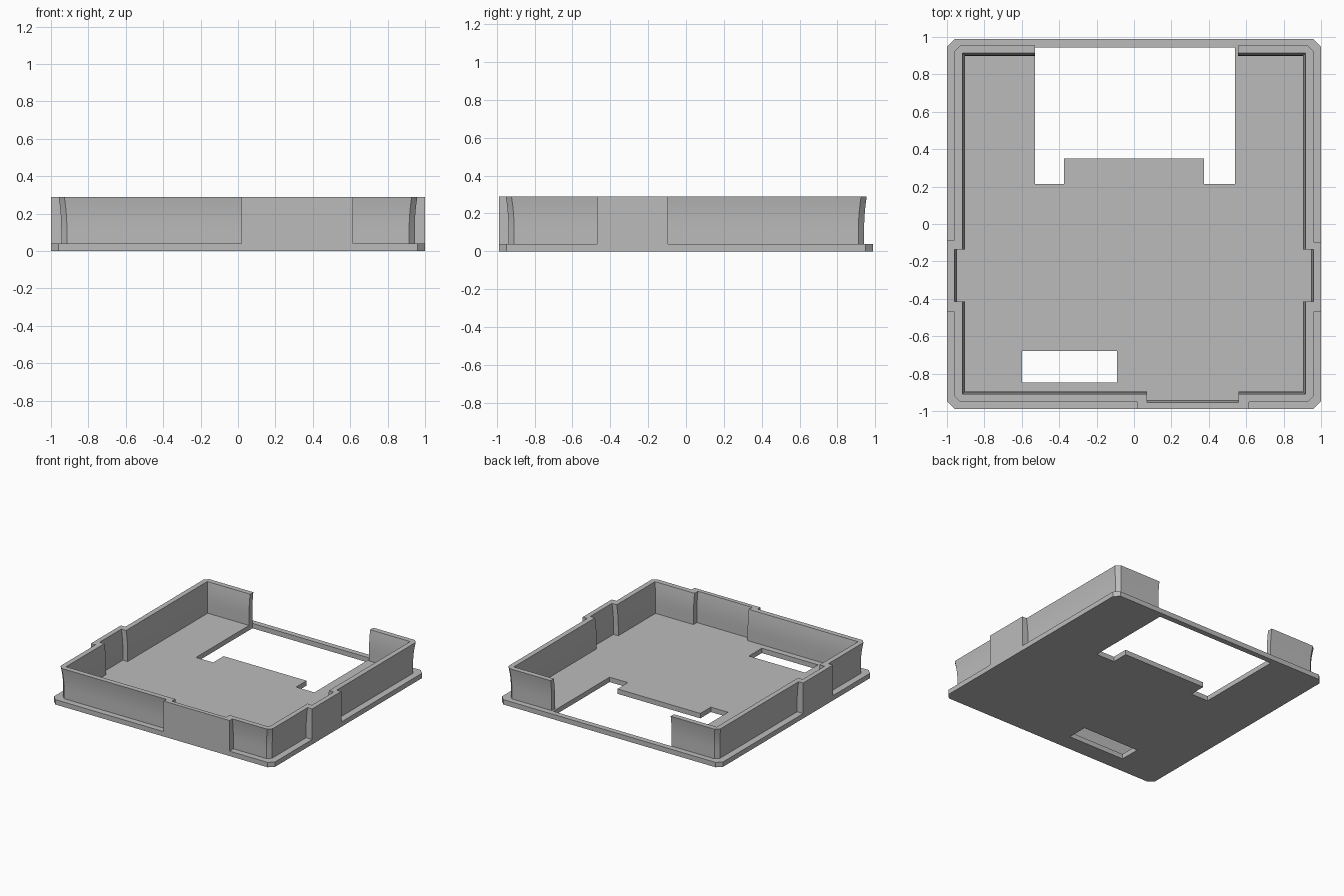
import bpy, bmesh, math

cube = bpy.data.objects.get("Cube")
if cube:
    bpy.data.objects.remove(cube, do_unlink=True)

grey = bpy.data.materials.new("light grey plastic")
grey.use_nodes = True
COLOUR = (0.5, 0.5, 0.5, 1)
grey.diffuse_color = COLOUR
grey.node_tree.nodes["Principled BSDF"].inputs["Base Color"].default_value = COLOUR

HX, HY = 1.0, 0.988          # half size of the plate
FLOOR, RIM = 0.04, 0.29      # top of the floor, top of the walls
THICK = 0.042                # wall thickness


def rect(x0, x1, y0, y1):
    return [(x0, y0), (x1, y0), (x1, y1), (x0, y1)]


def chamfered(hx, hy, c):
    """Rectangle outline with cut corners."""
    return [(-hx + c, -hy), (hx - c, -hy), (hx, -hy + c), (hx, hy - c),
            (hx - c, hy), (-hx + c, hy), (-hx, hy - c), (-hx, -hy + c)]


def make_plate(name, outlines, height):
    """Flat plate; outlines after the first are openings."""
    curve = bpy.data.curves.new(name, "CURVE")
    curve.dimensions = "2D"
    curve.fill_mode = "BOTH"
    curve.extrude = height / 2
    for pts in outlines:
        spline = curve.splines.new("POLY")
        spline.points.add(len(pts) - 1)
        for p, (x, y) in zip(spline.points, pts):
            p.co = (x, y, 0, 1)
        spline.use_cyclic_u = True
    temp = bpy.data.objects.new(name + " outline", curve)
    bpy.context.collection.objects.link(temp)
    bpy.context.view_layer.update()
    mesh = bpy.data.meshes.new_from_object(
        temp.evaluated_get(bpy.context.evaluated_depsgraph_get()))
    bpy.data.objects.remove(temp, do_unlink=True)
    bm = bmesh.new()
    bm.from_mesh(mesh)
    bmesh.ops.remove_doubles(bm, verts=bm.verts, dist=0.0005)
    bmesh.ops.translate(bm, verts=bm.verts, vec=(0, 0, height / 2))
    bmesh.ops.recalc_face_normals(bm, faces=bm.faces)
    for f in bm.faces:
        f.smooth = False
    bm.to_mesh(mesh)
    bm.free()
    mesh.materials.clear()
    mesh.materials.append(grey)
    mesh.name = name
    obj = bpy.data.objects.new(name, mesh)
    bpy.context.collection.objects.link(obj)
    return obj


def wall_outline(d):
    """Open wall ring, pushed outward by d; the thumb tabs stay flush."""
    ox, front, back, c = 0.945 + d, -0.938 - d, 0.941 + d, 0.03
    ix, ifront, iback = ox - THICK, front + THICK, back - THICK
    tx, tfront = 0.946 + d, -0.94 - d      # inside of the tabs
    outer = [
        (-0.53, back), (-ox + c, back), (-ox, back - c),
        (-ox, -0.085), (-HX, -0.085), (-HX, -0.47), (-ox, -0.47),
        (-ox, front + c), (-ox + c, front),
        (0.02, front), (0.02, -HY), (0.615, -HY), (0.615, front),
        (ox - c, front), (ox, front + c),
        (ox, -0.47), (HX, -0.47), (HX, -0.095), (ox, -0.095),
        (ox, back - c), (ox - c, back), (0.555, back)]
    inner = [
        (0.555, iback), (ix, iback),
        (ix, -0.135), (tx, -0.135), (tx, -0.415), (ix, -0.415),
        (ix, ifront), (0.56, ifront), (0.56, tfront), (0.07, tfront),
        (0.07, ifront), (-ix, ifront),
        (-ix, -0.415), (-tx, -0.415), (-tx, -0.135), (-ix, -0.135),
        (-ix, iback), (-0.53, iback)]
    return outer + inner


def make_wall(name, steps=8, bend=0.12, flare=0.014):
    """Loft the outline upward with a gentle outward curve near the rim."""
    bm = bmesh.new()
    levels = [FLOOR] + [bend + (RIM - bend) * i / steps for i in range(steps + 1)]
    rings = []
    for z in levels:
        t = max(0, (z - bend) / (RIM - bend))
        rings.append([bm.verts.new((x, y, z)) for x, y in wall_outline(flare * t * t)])
    n = len(rings[0])
    for a, b in zip(rings, rings[1:]):
        for i in range(n):
            j = (i + 1) % n
            bm.faces.new((a[i], a[j], b[j], b[i]))
    bm.faces.new(rings[-1])
    bmesh.ops.recalc_face_normals(bm, faces=bm.faces)
    # the rim faces up
    rim = max(bm.faces, key=lambda f: f.calc_center_median().z)
    if rim.normal.z < 0:
        bmesh.ops.reverse_faces(bm, faces=bm.faces)
    bmesh.ops.triangulate(bm, faces=[rim])
    mesh = bpy.data.meshes.new(name)
    bm.to_mesh(mesh)
    bm.free()
    mesh.materials.append(grey)
    obj = bpy.data.objects.new(name, mesh)
    bpy.context.collection.objects.link(obj)
    return obj


# Base plate with a stepped rear opening and a front slot
rear_opening = [(-0.53, 0.215), (-0.375, 0.215), (-0.375, 0.35), (0.375, 0.35),
                (0.375, 0.215), (0.54, 0.215), (0.54, 0.943), (-0.53, 0.943)]
front_slot = rect(-0.6, -0.092, -0.848, -0.68)
make_plate("base_plate", [chamfered(HX, HY, 0.04), rear_opening, front_slot], FLOOR)

# Surrounding wall with three thumb tabs and a gap at the back
wall = make_wall("surrounding_wall")
bpy.ops.object.select_all(action="DESELECT")
wall.select_set(True)
bpy.context.view_layer.objects.active = wall
bpy.ops.object.shade_smooth_by_angle(angle=math.radians(25))
